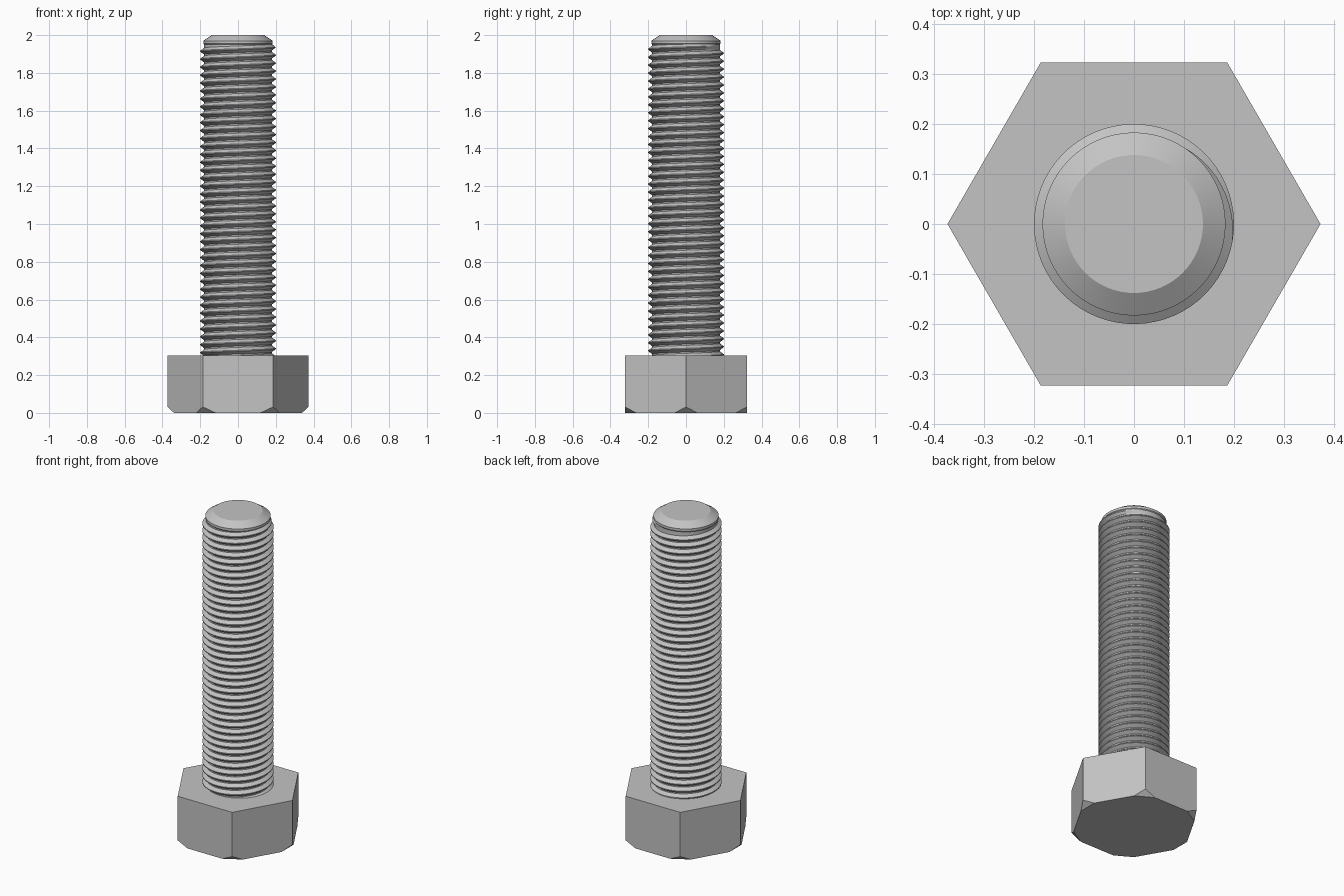
import bpy, bmesh
from math import sin, cos, pi, radians
from mathutils import Vector, Matrix

if "Cube" in bpy.data.objects:
    bpy.data.objects.remove(bpy.data.objects["Cube"], do_unlink=True)

HEAD_R, HEAD_H = 0.373, 0.305
CREST_R, ROOT_R, PITCH = 0.2, 0.179, 0.042
SEGMENTS = 64

steel = bpy.data.materials.new("grey steel")
steel.use_nodes = True
colour = (0.55, 0.55, 0.55, 1)
steel.diffuse_color = colour
steel.node_tree.nodes["Principled BSDF"].inputs["Base Color"].default_value = colour


def finish(bm, name, smooth):
    bmesh.ops.recalc_face_normals(bm, faces=bm.faces)
    mesh = bpy.data.meshes.new(name)
    bm.to_mesh(mesh)
    bm.free()
    mesh.materials.append(steel)
    obj = bpy.data.objects.new(name, mesh)
    bpy.context.collection.objects.link(obj)
    if smooth:
        bpy.ops.object.select_all(action='DESELECT')
        obj.select_set(True)
        bpy.context.view_layer.objects.active = obj
        bpy.ops.object.shade_smooth_by_angle(angle=radians(25))


def bridge(bm, a, b, closed):
    n = len(a)
    for i in range(n if closed else n - 1):
        j = (i + 1) % n
        bm.faces.new((a[i], a[j], b[j], b[i]))


# Hexagonal head, with each lower corner cut off by a flat plane
bm = bmesh.new()
base = bm.faces.new([bm.verts.new((HEAD_R * cos(k * pi / 3), HEAD_R * sin(k * pi / 3), 0))
                     for k in range(6)])
side = bmesh.ops.extrude_face_region(bm, geom=[base], use_keep_orig=True)
for v in side["geom"]:
    if isinstance(v, bmesh.types.BMVert):
        v.co.z = HEAD_H
for k in range(6):
    turn = Matrix.Rotation(k * pi / 3, 3, 'Z')
    cut = bmesh.ops.bisect_plane(
        bm, geom=bm.verts[:] + bm.edges[:] + bm.faces[:],
        plane_co=turn @ Vector((HEAD_R - 0.034, 0, 0)),
        plane_no=turn @ Vector((0.032, 0, -0.034)), clear_outer=True)
    rim = [e for e in cut["geom_cut"] if isinstance(e, bmesh.types.BMEdge)]
    bmesh.ops.contextual_create(bm, geom=rim)
finish(bm, "hex_head", False)

# Shank core with a chamfered tip
bm = bmesh.new()
profile = [(0.138, 2), (0.183, 1.97), (0.183, 1.955), (ROOT_R, 1.95), (ROOT_R, HEAD_H - 0.02)]
rings = [[bm.verts.new((r * cos(2 * pi * i / SEGMENTS), r * sin(2 * pi * i / SEGMENTS), z))
          for i in range(SEGMENTS)] for r, z in profile]
for upper, lower in zip(rings, rings[1:]):
    bridge(bm, upper, lower, True)
bm.faces.new(rings[0])
bm.faces.new(rings[-1])
finish(bm, "shank", True)

# Right-handed thread, wound down from the tip and fading out at its upper end
bm = bmesh.new()
top_z, start = 1.945, radians(80)
steps = int((top_z - HEAD_H + PITCH) / PITCH * SEGMENTS)
foot_r = ROOT_R - 0.002
previous = None
for i in range(steps):
    angle = start - 2 * pi * i / SEGMENTS
    z = top_z - PITCH * i / SEGMENTS
    fade = min(1, 4 * i / SEGMENTS)
    crest = foot_r + (CREST_R - foot_r) * fade
    section = [(foot_r, 0.45), (crest, 0.06), (crest, -0.06), (foot_r, -0.45)]
    row = [bm.verts.new((r * cos(angle), r * sin(angle), z + PITCH * dz)) for r, dz in section]
    if previous:
        bridge(bm, previous, row, False)
    previous = row
finish(bm, "screw_thread", True)
